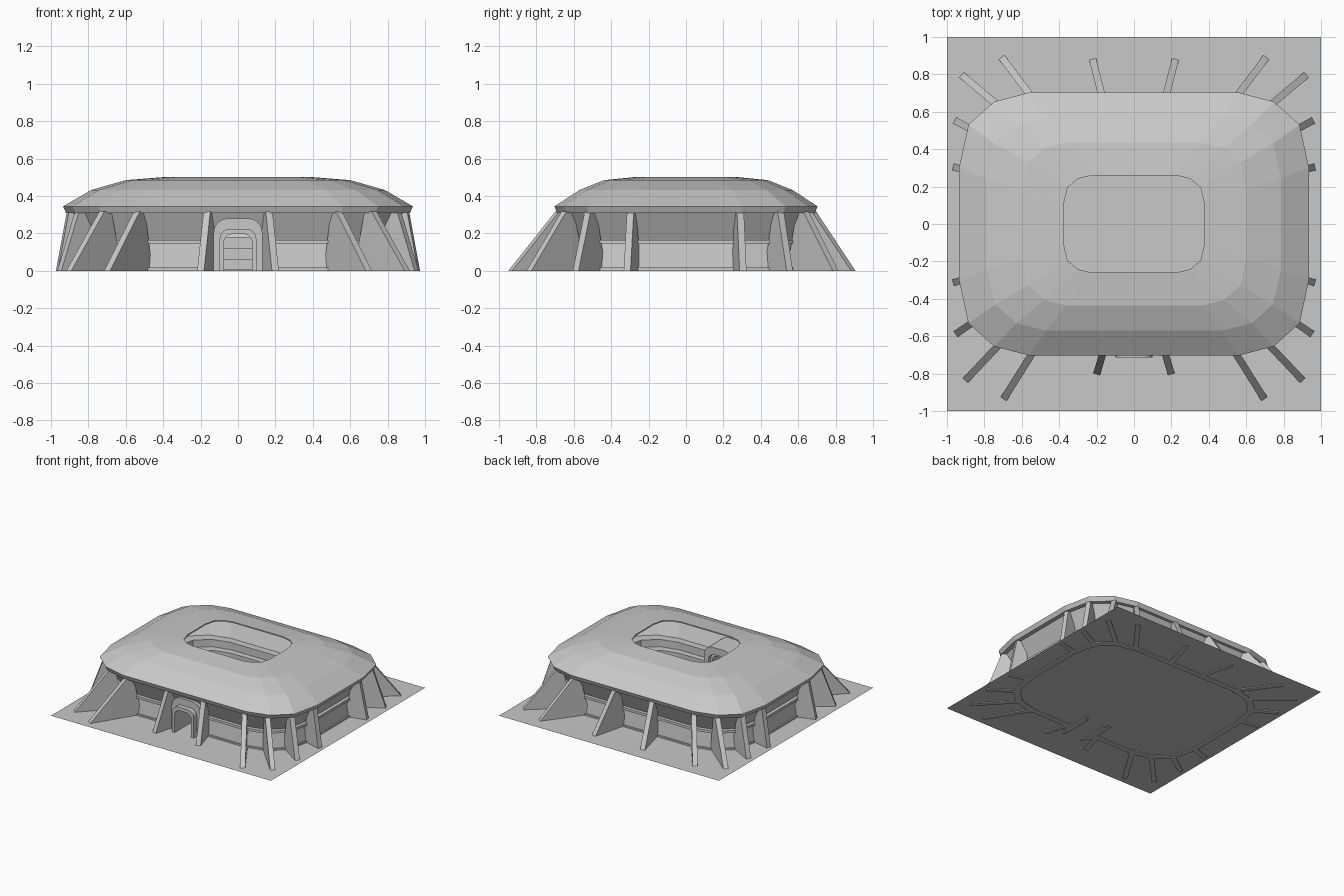
import bpy, bmesh, math
from mathutils import Vector

if "Cube" in bpy.data.objects:
    bpy.data.objects.remove(bpy.data.objects["Cube"])

grey = bpy.data.materials.new("concrete grey")
grey.diffuse_color = (0.58, 0.58, 0.58, 1)
grey.use_nodes = True
grey.node_tree.nodes["Principled BSDF"].inputs["Base Color"].default_value = grey.diffuse_color


def make(name, verts, faces):
    me = bpy.data.meshes.new(name)
    me.from_pydata([tuple(v) for v in verts], [], faces)
    bm = bmesh.new()
    bm.from_mesh(me)
    bmesh.ops.recalc_face_normals(bm, faces=bm.faces)
    bm.to_mesh(me)
    bm.free()
    me.materials.append(grey)
    ob = bpy.data.objects.new(name, me)
    bpy.context.collection.objects.link(ob)
    return ob


def outline(hx, hy):
    """Sixteen-sided rounded rectangle."""
    q = [(1, .43), (.947, .755), (.8, .93), (.6, 1)]
    pts = q + [(-x, y) for x, y in reversed(q)]
    pts += [(-x, -y) for x, y in pts]
    return [(x * hx, y * hy) for x, y in pts]


def ring(name, profile):
    """Closed ring swept through a profile of (half x, half y, z)."""
    verts = [(x, y, z) for hx, hy, z in profile for x, y in outline(hx, hy)]
    n, m = 16, len(profile)
    faces = [(i * n + j, i * n + (j + 1) % n,
              (i + 1) % m * n + (j + 1) % n, (i + 1) % m * n + j)
             for i in range(m) for j in range(n)]
    return make(name, verts, faces)


def arch_points(w, h, r):
    """Arch outline from right foot over the top to left foot."""
    half = [(w, 0)]
    for k in range(6):
        a = math.radians(18 * k)
        half.append((w - r + r * math.cos(a), h - r + r * math.sin(a)))
    return half + [(-x, z) for x, z in reversed(half)]


def arch_frame(name, outer, inner, y0, y1):
    o, i = arch_points(*outer), arch_points(*inner)
    n = len(o)
    verts = [(x, y, z) for y in (y0, y1) for loop in (o, i) for x, z in loop]
    faces = []
    for k in range(n - 1):
        for a, b in ((0, 1), (1, 3), (3, 2), (2, 0)):
            faces.append((a * n + k, a * n + k + 1, b * n + k + 1, b * n + k))
    faces += [(0, n, 3 * n, 2 * n), (n - 1, 2 * n - 1, 4 * n - 1, 3 * n - 1)]
    return make(name, verts, faces)


# Ground slab
make("ground_plate", [(-1, -1, .006), (1, -1, .006), (1, 1, .006), (-1, 1, .006)],
     [(0, 1, 2, 3)])

# Domed roof shell with a central opening
ring("roof", [(.92, .69, .31), (.935, .703, .345), (.785, .57, .432),
              (.6, .437, .485), (.375, .26, .503),
              (.375, .26, .493), (.6, .437, .47), (.785, .57, .415),
              (.88, .65, .325), (.87, .64, .31)])

# Outer wall: plinth, lower wall, ledge, flared upper wall
wall = ring("outer_wall", [(.838, .628, 0), (.838, .628, .018), (.826, .616, .018),
                           (.81, .60, .145), (.838, .628, .145), (.838, .628, .165),
                           (.81, .60, .165), (.89, .67, .318),
                           (.86, .64, .318), (.785, .575, .165), (.795, .585, 0)])

# Stepped seating inside
seats = ring("seating_tiers", [(.60, .42, .008), (.60, .42, .06), (.66, .47, .06),
                               (.66, .47, .12), (.72, .52, .12), (.72, .52, .18),
                               (.789, .579, .18), (.789, .579, .008)])

# Entrance passage cut through wall and seating
pts = arch_points(.115, .262, .07)
pts = [(x, z if z > 0 else -.05) for x, z in pts]
n = len(pts)
cutter = make("passage_cutter",
              [(x, y, z) for y in (-.85, -.35) for x, z in pts],
              [tuple(range(n)), tuple(range(n, 2 * n))] +
              [(k, (k + 1) % n, n + (k + 1) % n, n + k) for k in range(n)])
cutter.hide_render = True
for ob in (wall, seats):
    mod = ob.modifiers.new("passage", 'BOOLEAN')
    mod.operation = 'DIFFERENCE'
    mod.solver = 'EXACT'
    mod.object = cutter
    bpy.context.view_layer.objects.active = ob
    bpy.ops.object.modifier_apply(modifier=mod.name)
bpy.data.objects.remove(cutter)

# Nested entrance arches
arch_frame("outer_arch", (.13, .28, .075), (.092, .222, .06), -.675, -.42)
arch_frame("inner_arch", (.098, .225, .055), (.075, .197, .045), -.715, -.45)

# Buttress fins: outer foot, point under the eave, inner foot (mirrored in x)
fins = [
    ((.2, -.805), (.165, -.69), (.14, -.60)),
    ((.70, -.94), (.545, -.685), (.48, -.59)),
    ((.905, -.84), (.725, -.655), (.64, -.56)),
    ((.955, -.59), (.865, -.52), (.75, -.45)),
    ((.968, -.315), (.91, -.295), (.80, -.265)),
    ((.222, .885), (.18, .69), (.15, .60)),
    ((.71, .895), (.55, .685), (.48, .59)),
    ((.925, .80), (.73, .65), (.64, .56)),
    ((.96, .555), (.87, .51), (.75, .44)),
    ((.968, .305), (.91, .285), (.80, .265)),
]
for k, (o, t, i) in enumerate(fins):
    for s, side in ((1, "right"), (-1, "left")):
        O, T, I = (Vector((p[0] * s, p[1], 0)) for p in (o, t, i))
        d = (O - I).normalized()
        side_v = Vector((-d.y, d.x, 0)) * .019
        T = I + d * (T - I).dot(d)
        up = Vector((0, 0, .318))
        prof = [I - d * .01, O, T + up, T - d * .055 + up]
        verts = [p + side_v * e for e in (1, -1) for p in prof]
        make(f"buttress_{side}_{k + 1}", verts,
             [(0, 1, 2, 3), (4, 5, 6, 7)] +
             [(a, (a + 1) % 4, 4 + (a + 1) % 4, 4 + a) for a in range(4)])
